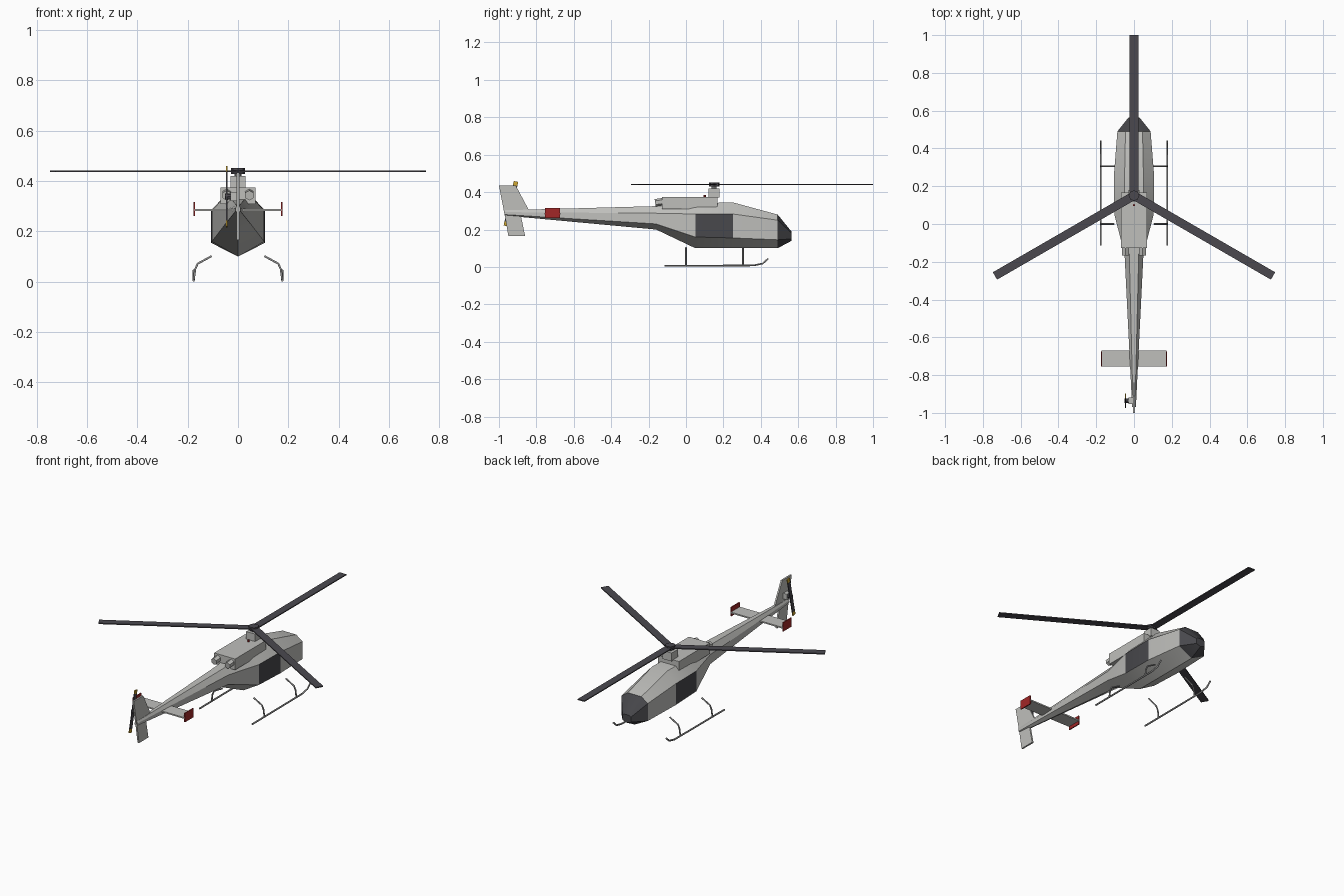
import bpy, bmesh, math
from mathutils import Matrix, Vector

cube = bpy.data.objects.get("Cube")
if cube:
    bpy.data.objects.remove(cube, do_unlink=True)


def material(name, r, g, b):
    m = bpy.data.materials.new(name)
    m.use_nodes = True
    m.diffuse_color = (r, g, b, 1)
    m.node_tree.nodes["Principled BSDF"].inputs["Base Color"].default_value = (r, g, b, 1)
    return m


GREY = material("hull_grey", 0.52, 0.52, 0.50)
DARK = material("dark_glass", 0.065, 0.065, 0.072)
BLADE = material("blade_charcoal", 0.07, 0.066, 0.078)
METAL = material("skid_metal", 0.28, 0.28, 0.28)
RED = material("marker_red", 0.36, 0.02, 0.02)
YELLOW = material("tip_yellow", 0.62, 0.38, 0.03)


def finish(name, bm, *mats, smooth=None):
    bmesh.ops.recalc_face_normals(bm, faces=bm.faces)
    mesh = bpy.data.meshes.new(name)
    bm.to_mesh(mesh)
    bm.free()
    for m in mats:
        mesh.materials.append(m)
    obj = bpy.data.objects.new(name, mesh)
    bpy.context.collection.objects.link(obj)
    if smooth:
        bpy.ops.object.select_all(action='DESELECT')
        obj.select_set(True)
        bpy.context.view_layer.objects.active = obj
        bpy.ops.object.shade_smooth_by_angle(angle=math.radians(smooth))
    return obj


def box(name, center, size, mat, rot=None):
    bm = bmesh.new()
    bmesh.ops.create_cube(bm, size=1)
    turn = rot or Matrix.Identity(4)
    bm.transform(Matrix.Translation(center) @ turn @ Matrix.Diagonal((*size, 1)))
    return finish(name, bm, mat)


def tube(name, a, b, radius, mat, sides=8, smooth=40):
    a, b = Vector(a), Vector(b)
    bm = bmesh.new()
    bmesh.ops.create_cone(bm, cap_ends=True, segments=sides, radius1=radius,
                          radius2=radius, depth=(b - a).length)
    turn = (b - a).to_track_quat('Z', 'Y').to_matrix().to_4x4()
    bm.transform(Matrix.Translation((a + b) / 2) @ turn)
    return finish(name, bm, mat, smooth=smooth)


def rod(name, points, radius, mat):
    curve = bpy.data.curves.new(name, 'CURVE')
    curve.dimensions = '3D'
    curve.bevel_depth = radius
    curve.bevel_resolution = 1
    curve.use_fill_caps = True
    line = curve.splines.new('POLY')
    line.points.add(len(points) - 1)
    for p, co in zip(line.points, points):
        p.co = (*co, 1)
    curve.materials.append(mat)
    obj = bpy.data.objects.new(name, curve)
    bpy.context.collection.objects.link(obj)


def plate(name, outline, thick, mat):
    # Side outline in (y, z), extruded across x
    bm = bmesh.new()
    face = bm.faces.new([bm.verts.new((-thick / 2, y, z)) for y, z in outline])
    out = bmesh.ops.extrude_face_region(bm, geom=[face])
    bmesh.ops.translate(bm, vec=(thick, 0, 0),
                        verts=[v for v in out["geom"] if isinstance(v, bmesh.types.BMVert)])
    return finish(name, bm, mat)


# Fuselage and boom: y, keel z, chine z, half width, shoulder z, roof z, roof half width
STATIONS = [
    (-0.97, 0.275, 0.28, 0.010, 0.293, 0.303, 0.005),
    (-0.16, 0.20, 0.23, 0.05, 0.287, 0.325, 0.025),
    (0.05, 0.10, 0.16, 0.104, 0.283, 0.34, 0.05),
    (0.25, 0.10, 0.155, 0.107, 0.283, 0.345, 0.05),
    (0.49, 0.10, 0.145, 0.088, 0.25, 0.28, 0.045),
    (0.565, 0.14, 0.15, 0.028, 0.18, 0.188, 0.018),
]
bm = bmesh.new()
rings = []
for y, keel, chine, w, shoulder, roof, rw in STATIONS:
    section = [(0, keel), (w, chine), (w, shoulder), (rw, roof),
               (-rw, roof), (-w, shoulder), (-w, chine)]
    rings.append([bm.verts.new((x, y, z)) for x, z in section])
for s in range(len(rings) - 1):
    a, b = rings[s], rings[s + 1]
    for i in range(7):
        j = (i + 1) % 7
        f = bm.faces.new((a[i], a[j], b[j], b[i]))
        # Nose glazing and side doors
        f.material_index = int(s == 4 or (s == 2 and i in (1, 5)))
bm.faces.new(rings[0])
bm.faces.new(rings[-1]).material_index = 1
finish("fuselage", bm, GREY, DARK, smooth=25)

# Engine housing with twin exhausts and beacon
box("engine_housing", (0, 0.02, 0.342), (0.14, 0.295, 0.066), GREY)
for side, label in ((1, "left"), (-1, "right")):
    tube("exhaust_" + label, (side * 0.045, -0.10, 0.352), (side * 0.045, -0.165, 0.343),
         0.02, GREY, sides=6, smooth=None)
tube("beacon", (0, 0.10, 0.374), (0, 0.10, 0.385), 0.006, RED)

# Main rotor
HUB = Vector((0, 0.15, 0.44))
box("mast_fairing", (0, 0.15, 0.395), (0.06, 0.06, 0.05), GREY)
tube("mast", (0, 0.15, 0.41), HUB, 0.014, METAL)
tube("rotor_hub", HUB - Vector((0, 0, 0.011)), HUB + Vector((0, 0, 0.011)), 0.028, BLADE)
for k in range(3):
    turn = Matrix.Rotation(math.radians(120 * k), 4, 'Z')
    box(f"main_blade_{k + 1}", HUB + turn @ Vector((0, 0.425, 0)),
        (0.045, 0.85, 0.006), BLADE, turn)

# Tail fins
plate("upper_fin", [(-0.97, 0.28), (-0.825, 0.275), (-0.91, 0.435), (-1.0, 0.435)], 0.01, GREY)
plate("lower_fin", [(-0.97, 0.285), (-0.885, 0.285), (-0.86, 0.165), (-0.95, 0.165)], 0.01, GREY)

# Tailplane and end plates
box("tailplane", (0, -0.713, 0.285), (0.346, 0.085, 0.008), GREY)
for side, label in ((1, "left"), (-1, "right")):
    box("end_plate_" + label, (side * 0.173, -0.715, 0.289), (0.006, 0.08, 0.054), RED)

# Tail rotor: two blades with bright tips
center = Vector((-0.045, -0.936, 0.338))
tube("tail_rotor_axle", (0, -0.936, 0.338), center - Vector((0.006, 0, 0)), 0.012, BLADE)
box("tail_gearbox", (-0.015, -0.936, 0.338), (0.03, 0.036, 0.034), GREY)
for k in range(2):
    turn = Matrix.Rotation(math.radians(-13 + 180 * k), 4, 'X')
    box(f"tail_blade_{k + 1}", center + turn @ Vector((0, 0, 0.05)),
        (0.005, 0.024, 0.10), BLADE, turn)
    box(f"tail_blade_tip_{k + 1}", center + turn @ Vector((0, 0, 0.111)),
        (0.005, 0.024, 0.022), YELLOW, turn)

# Landing skids and struts
for side, label in ((1, "left"), (-1, "right")):
    x = side * 0.176
    rod("skid_" + label, [(x, -0.115, 0.006), (x, 0.36, 0.008), (x, 0.41, 0.018),
                          (x, 0.44, 0.045)], 0.005, METAL)
    for y, place in ((0.0, "rear"), (0.305, "front")):
        rod(f"{place}_strut_{label}", [(side * 0.105, y, 0.102), (side * 0.16, y, 0.072),
                                       (side * 0.17, y, 0.05), (x, y, 0.006)], 0.0045, METAL)
